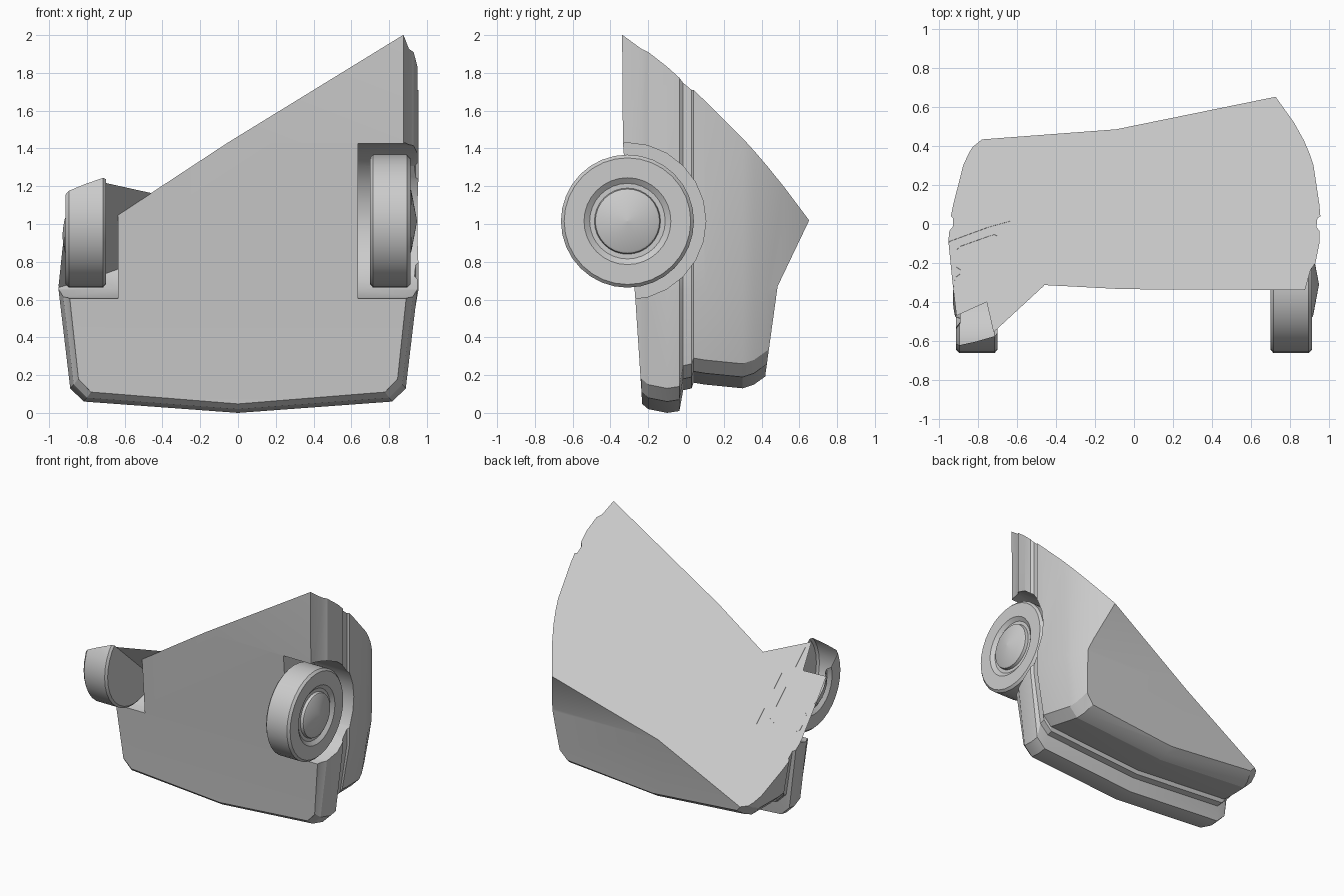
import bpy, bmesh, math
from mathutils import Vector

if "Cube" in bpy.data.objects:
    bpy.data.objects.remove(bpy.data.objects["Cube"], do_unlink=True)

grey = bpy.data.materials.new("plain grey")
grey.use_nodes = True
grey.diffuse_color = (0.6, 0.6, 0.6, 1)
grey.node_tree.nodes["Principled BSDF"].inputs["Base Color"].default_value = (0.6, 0.6, 0.6, 1)

# Slanted plane that slices the vehicle
SLOPE_X, SLOPE_Y, SLICE_Z = 0.61, -0.9, 1.163
slice_normal = Vector((-SLOPE_X, -SLOPE_Y, 1)).normalized()
AXLE_Y, AXLE_Z = -0.31, 1.015


def make_object(name, bm):
    bmesh.ops.recalc_face_normals(bm, faces=bm.faces)
    mesh = bpy.data.meshes.new(name)
    bm.to_mesh(mesh)
    bm.free()
    mesh.materials.append(grey)
    obj = bpy.data.objects.new(name, mesh)
    bpy.context.collection.objects.link(obj)
    return obj


def loft(name, rings, closed_ends=True):
    bm = bmesh.new()
    loops = [[bm.verts.new(p) for p in ring] for ring in rings]
    n = len(loops[0])
    for a, b in zip(loops, loops[1:]):
        for i in range(n):
            bm.faces.new((a[i], a[(i + 1) % n], b[(i + 1) % n], b[i]))
    if closed_ends:
        bm.faces.new(loops[0])
        bm.faces.new(loops[-1])
    return make_object(name, bm)


def prism(name, profile, x0, x1):
    return loft(name, [[(x, y, z) for y, z in profile] for x in (x0, x1)])


def activate(obj):
    bpy.ops.object.select_all(action="DESELECT")
    obj.select_set(True)
    bpy.context.view_layer.objects.active = obj


def subtract(obj, cutter):
    cutter.hide_render = True
    mod = obj.modifiers.new("cut", "BOOLEAN")
    mod.operation, mod.object, mod.solver = "DIFFERENCE", cutter, "EXACT"
    activate(obj)
    bpy.ops.object.modifier_apply(modifier=mod.name)
    bpy.data.objects.remove(cutter, do_unlink=True)


def slice_off(obj, fill):
    bm = bmesh.new()
    bm.from_mesh(obj.data)
    cut = bmesh.ops.bisect_plane(
        bm, geom=bm.verts[:] + bm.edges[:] + bm.faces[:], dist=1e-5,
        plane_co=(0, 0, SLICE_Z), plane_no=slice_normal, clear_outer=True)
    if fill:
        edges = [e for e in cut["geom_cut"] if isinstance(e, bmesh.types.BMEdge)]
        bmesh.ops.triangle_fill(bm, edges=edges, use_beauty=True, normal=slice_normal)
    bm.to_mesh(obj.data)
    bm.free()


def smooth(obj, degrees):
    activate(obj)
    bpy.ops.object.shade_smooth_by_angle(angle=math.radians(degrees))


# Body: outlines stacked from underside to roof as (y, half width, nose height)
layers = [(-0.36, 0.87, 0.05), (-0.235, 0.905, 0.05), (-0.2, 0.93, 0.02),
          (-0.1, 0.95, 0.0), (-0.035, 0.95, 0.01), (-0.015, 0.935, 0.12),
          (0.03, 0.94, 0.13), (0.04, 0.955, 0.16), (0.1, 0.95, 0.15),
          (0.3, 0.92, 0.13), (0.36, 0.9, 0.15), (0.43, 0.87, 0.2),
          (0.52, 0.82, 0.2), (0.66, 0.72, 0.2), (0.8, 0.62, 0.2)]


def body_ring(y, w, nose):
    half = [(w, 2.6), (w, 0.65), (0.935 * w, nose + 0.13), (0.86 * w, nose + 0.06)]
    outline = half + [(0, nose)] + [(-x, z) for x, z in reversed(half)]
    return [(x, y, z) for x, z in outline]


body = loft("body", [body_ring(*layer) for layer in layers])

# Trim the hood and windshield, then the underside
subtract(body, prism("hood_cutter", [
    (0.40, -0.2), (0.42, 0.2), (0.485, 0.67), (0.65, 1.015), (0.9, 1.5),
    (1.5, 1.5), (1.5, -0.2)], -1.5, 1.5))
subtract(body, prism("underside_cutter", [
    (-0.22, -0.2), (-0.235, 0.1), (-0.268, 0.6), (-0.334, 1.43), (-0.344, 2.8),
    (-1, 2.8), (-1, -0.2)], -1.5, 1.5))

# Wheel wells
for side in (1, -1):
    circle = [(AXLE_Y + 0.415 * math.cos(t * math.tau / 24),
               AXLE_Z + 0.415 * math.sin(t * math.tau / 24)) for t in range(24)]
    subtract(body, prism("well_cutter", circle, side * 0.635, side * 1.3))

slice_off(body, True)
smooth(body, 22)

# Wheels: (distance from centre, radius) turned around the axle
tyre_profile = [(0.70, 0.001), (0.70, 0.335), (0.715, 0.352), (0.895, 0.352),
                (0.912, 0.335), (0.912, 0.23), (0.89, 0.2), (0.89, 0.175),
                (0.912, 0.17), (0.918, 0.16), (0.948, 0.001)]
SEGMENTS = 32
for side, name in ((1, "left_wheel"), (-1, "right_wheel")):
    rings = [[(side * x,
               AXLE_Y + r * math.cos(i * math.tau / SEGMENTS),
               AXLE_Z + r * math.sin(i * math.tau / SEGMENTS))
              for i in range(SEGMENTS)] for x, r in tyre_profile]
    wheel = loft(name, rings)
    if side < 0:
        slice_off(wheel, False)
    smooth(wheel, 30)

# Slice skin bridging the cut body and the cut wheel
bm = bmesh.new()
skin_outline = [(-0.46, -0.315), (-0.72, -0.555), (-0.755, -0.4), (-0.91, -0.47),
                (-0.93, -0.3), (-0.95, -0.1), (-0.9, 0.1), (-0.6, 0.1)]
bm.faces.new([bm.verts.new((x, y, SLOPE_X * x + SLOPE_Y * y + SLICE_Z - 0.002))
              for x, y in reversed(skin_outline)])
bm.normal_update()
if bm.faces[:][0].normal.z < 0:
    bmesh.ops.reverse_faces(bm, faces=bm.faces[:])
mesh = bpy.data.meshes.new("slice_skin")
bm.to_mesh(mesh)
bm.free()
mesh.materials.append(grey)
bpy.context.collection.objects.link(bpy.data.objects.new("slice_skin", mesh))
